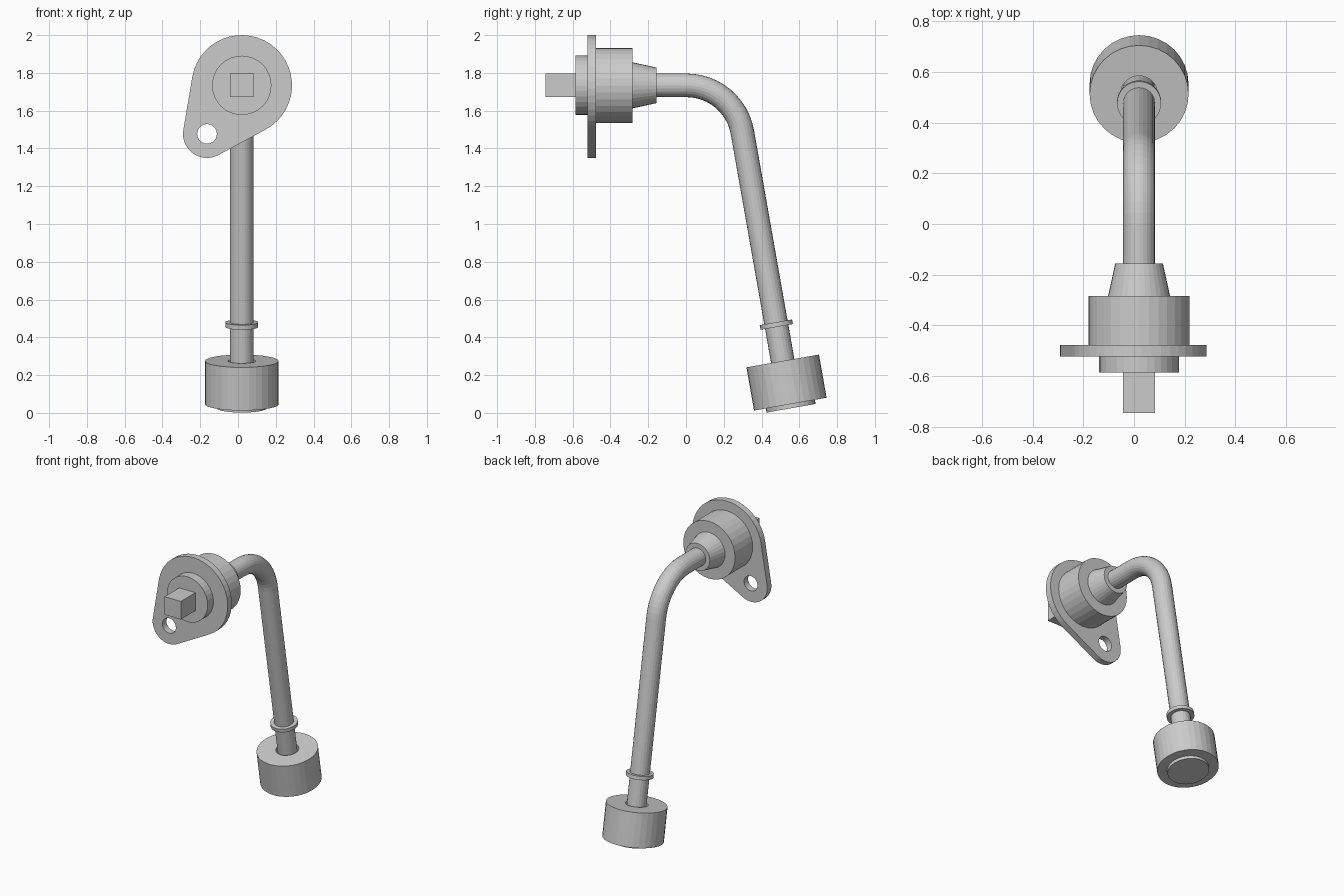
import bpy, bmesh
from math import sin, cos, pi, radians, acos, atan2, hypot
from mathutils import Vector, Matrix

if "Cube" in bpy.data.objects:
    bpy.data.objects.remove(bpy.data.objects["Cube"])

AX, AZ = 0.02, 1.734          # main axis position
R_PIPE, R_BEND, TILT = 0.0625, 0.30, radians(10)
SEG = 32


def lathe(name, profile, origin, direction):
    """Revolve (radius, distance) points about an axis; radius 0 closes the end."""
    bm = bmesh.new()
    pts = [bm.verts.new((r, 0, t)) for r, t in profile]
    edges = [bm.edges.new(p) for p in zip(pts, pts[1:])]
    bmesh.ops.spin(bm, geom=pts + edges, cent=(0, 0, 0), axis=(0, 0, 1),
                   angle=2 * pi, steps=SEG)
    bmesh.ops.remove_doubles(bm, verts=bm.verts, dist=1e-5)
    bmesh.ops.recalc_face_normals(bm, faces=bm.faces)
    me = bpy.data.meshes.new(name)
    bm.to_mesh(me)
    bm.free()
    ob = bpy.data.objects.new(name, me)
    bpy.context.collection.objects.link(ob)
    ob.matrix_world = (Matrix.Translation(origin) @
                       Vector(direction).to_track_quat('Z', 'Y').to_matrix().to_4x4())
    return ob


def curve(name, splines, cyclic, dims):
    cu = bpy.data.curves.new(name, 'CURVE')
    cu.dimensions = dims
    for pts in splines:
        sp = cu.splines.new('POLY')
        sp.points.add(len(pts) - 1)
        for p, co in zip(sp.points, pts):
            p.co = (*co, 1)
        sp.use_cyclic_u = cyclic
        sp.use_smooth = False
    ob = bpy.data.objects.new(name, cu)
    bpy.context.collection.objects.link(ob)
    return ob


def to_mesh(ob):
    bpy.ops.object.select_all(action='DESELECT')
    ob.select_set(True)
    bpy.context.view_layer.objects.active = ob
    bpy.ops.object.convert(target='MESH')


def arc(cx, cy, r, a0, a1, n):
    return [(cx + r * cos(a0 + (a1 - a0) * i / n),
             cy + r * sin(a0 + (a1 - a0) * i / n), 0) for i in range(n + 1)]


# square drive stub
bpy.ops.mesh.primitive_cube_add(size=1, location=(AX, -0.66, AZ))
stub = bpy.context.object
stub.name = "square_stub"
stub.scale = (0.125, 0.17, 0.125)

# stepped housing: front flange, drum, cone
lathe("housing", [(0, -0.585), (0.157, -0.585), (0.157, -0.50), (0.199, -0.50),
                  (0.199, -0.283), (0.122, -0.283), (0.094, -0.156), (0, -0.156)],
      (AX, 0, AZ), (0, 1, 0))

# teardrop mounting plate with bolt hole
dx, dz, rb, rs = -0.184, -0.257, 0.266, 0.127
phi, al = atan2(dz, dx), acos((rb - rs) / hypot(dx, dz))
outline = (arc(0, 0, rb, phi + al, phi + 2 * pi - al, 28) +
           arc(dx, dz, rs, phi - al, phi + al, 16))
plate = curve("mounting_plate", [outline, arc(dx, dz, 0.052, 0, 2 * pi, 24)[:-1]], True, '2D')
plate.data.fill_mode = 'BOTH'
plate.data.extrude = 0.0225
plate.location = (AX, -0.499, AZ)
plate.rotation_euler = (pi / 2, 0, 0)
to_mesh(plate)

# bent pipe
y0 = 0.003
down = Vector((0, sin(TILT), -cos(TILT)))
bend = [Vector((AX, y0 + R_BEND * sin(a), AZ - R_BEND * (1 - cos(a))))
        for a in [(pi / 2 - TILT) * i / 12 for i in range(13)]]
end = bend[-1]
pipe = curve("bent_pipe", [[Vector((AX, -0.2, AZ))] + bend + [end + down * 1.44]], False, '3D')
pipe.data.bevel_depth = R_PIPE
pipe.data.bevel_resolution = 10
pipe.data.use_fill_caps = True
to_mesh(pipe)

# collar ring, end nut with bore, bottom plug
lathe("collar", [(0.05, 1.022), (0.087, 1.022), (0.087, 1.047), (0.05, 1.047)], end, down)
lathe("end_nut", [(0, 1.35), (0.073, 1.35), (0.073, 1.23), (0.195, 1.23),
                  (0.195, 1.462), (0, 1.462)], end, down)
lathe("end_plug", [(0, 1.44), (0.132, 1.44), (0.132, 1.484), (0, 1.484)], end, down)
